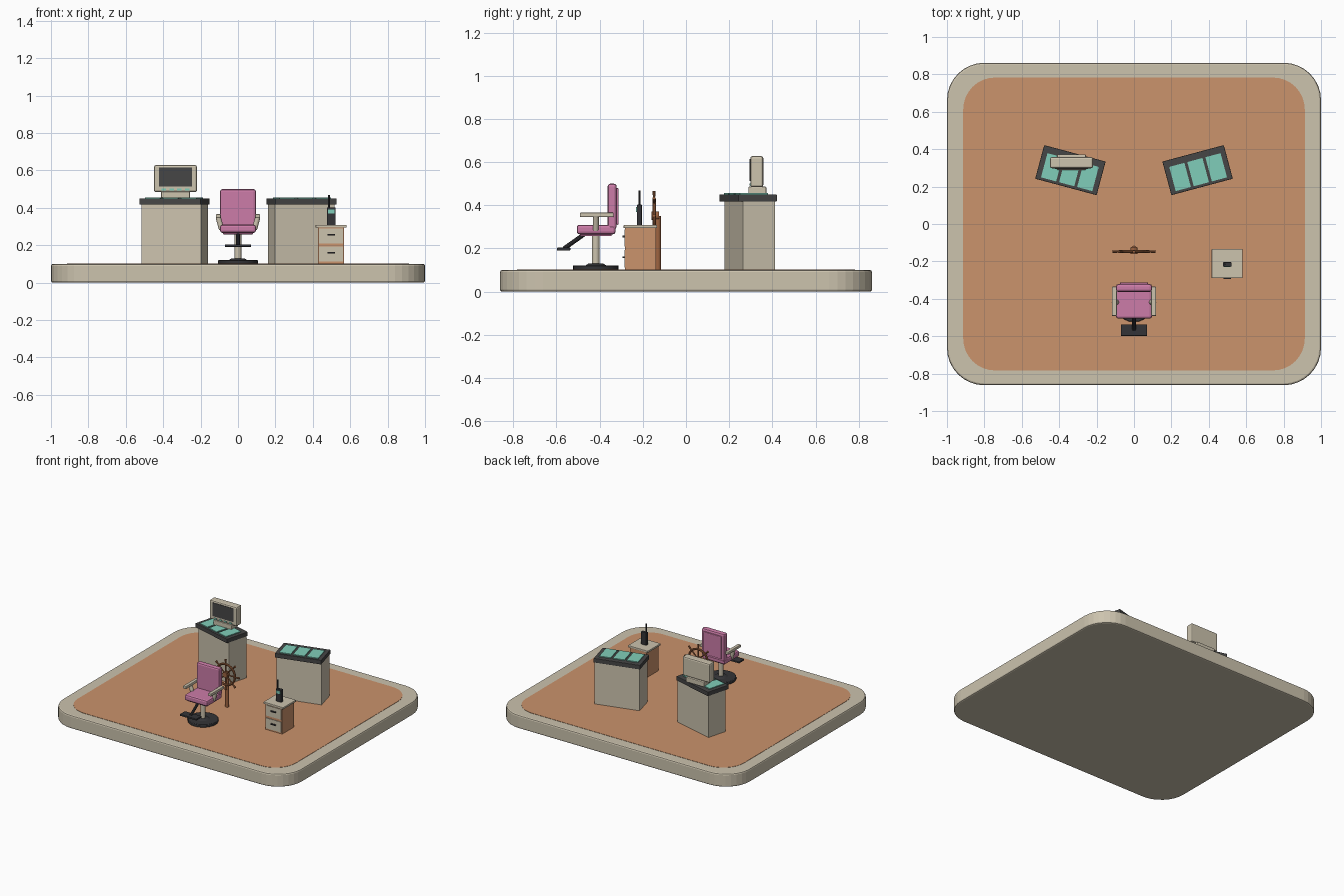
import bpy, bmesh, math
from mathutils import Matrix, Vector

if "Cube" in bpy.data.objects:
    bpy.data.objects.remove(bpy.data.objects["Cube"])


def mat(name, r, g, b):
    m = bpy.data.materials.new(name)
    lin = [((c / 255 + 0.055) / 1.055) ** 2.4 for c in (r, g, b)]
    m.diffuse_color = (*lin, 1)
    m.use_nodes = True
    m.node_tree.nodes["Principled BSDF"].inputs["Base Color"].default_value = m.diffuse_color
    return m


BEIGE = mat("beige", 204, 195, 174)
ORANGE = mat("orange_tan", 203, 147, 108)
CHARCOAL = mat("charcoal", 70, 70, 70)
BLACK = mat("soft_black", 52, 52, 55)
TEAL = mat("teal", 128, 206, 186)
PINK = mat("pink", 204, 124, 168)
BROWN = mat("brown", 158, 100, 64)


def finish(name, bm, m, bevel=0, smooth=False, segs=2):
    me = bpy.data.meshes.new(name)
    bmesh.ops.recalc_face_normals(bm, faces=bm.faces)
    bm.to_mesh(me)
    bm.free()
    me.materials.append(m)
    ob = bpy.data.objects.new(name, me)
    bpy.context.collection.objects.link(ob)
    if bevel:
        mod = ob.modifiers.new("bevel", 'BEVEL')
        mod.width, mod.segments, mod.limit_method = bevel, segs, 'ANGLE'
    if smooth:
        bpy.context.view_layer.objects.active = ob
        ob.select_set(True)
        bpy.ops.object.shade_smooth_by_angle(angle=math.radians(35))
        ob.select_set(False)
    return ob


def box(name, x, y, z, m, bevel=0, frame=None):
    """Box from (min, max) ranges, optionally placed by a frame matrix."""
    bm = bmesh.new()
    bmesh.ops.create_cube(bm, size=1)
    for v in bm.verts:
        v.co = Vector(r[0] + (c + 0.5) * (r[1] - r[0]) for c, r in zip(v.co, (x, y, z)))
    if frame:
        bm.transform(frame)
    return finish(name, bm, m, bevel)


def rod(name, a, b, r1, m, r2=None, n=16, bevel=0):
    """Cylinder or cone from point a to point b."""
    a, b = Vector(a), Vector(b)
    bm = bmesh.new()
    bmesh.ops.create_cone(bm, cap_ends=True, segments=n, radius1=r1,
                          radius2=r1 if r2 is None else r2, depth=(b - a).length)
    bm.transform(Matrix.Translation((a + b) / 2) @ (b - a).to_track_quat('Z', 'Y').to_matrix().to_4x4())
    return finish(name, bm, m, bevel, True)


def rounded_slab(name, hx, hy, r, z0, z1, m, bevel=0):
    bm = bmesh.new()
    vs = []
    for k, (sx, sy) in enumerate(((1, 1), (-1, 1), (-1, -1), (1, -1))):
        for i in range(9):
            t = math.radians(90 * k + 90 * i / 8)
            vs.append(bm.verts.new((sx * (hx - r) + r * math.cos(t), sy * (hy - r) + r * math.sin(t), z0)))
    f = bm.faces.new(vs)
    ext = bmesh.ops.extrude_face_region(bm, geom=[f])
    bmesh.ops.translate(bm, vec=(0, 0, z1 - z0), verts=[g for g in ext["geom"] if isinstance(g, bmesh.types.BMVert)])
    return finish(name, bm, m, bevel)


# Platform and floor
rounded_slab("platform", 1.0, 0.862, 0.2, 0, 0.1, BEIGE, 0.01)
rounded_slab("floor", 0.913, 0.783, 0.17, 0.095, 0.102, ORANGE)
Z = 0.1

# Two angled consoles with three glowing panels each
for side, s in (("left", -1), ("right", 1)):
    fr = Matrix.Translation((0.34 * s, 0.288, 0)) @ Matrix.Rotation(math.radians(15 * s), 4, 'Z')
    box(side + "_console_body", (-0.165, 0.165), (-0.07, 0.085), (Z, 0.42), BEIGE, 0.002, fr)
    box(side + "_console_top", (-0.17, 0.17), (-0.093, 0.093), (0.418, 0.45), CHARCOAL, 0.003, fr)
    for i in (-1, 0, 1):
        box(f"{side}_console_panel_{i + 2}", (0.1 * i - 0.042, 0.1 * i + 0.042), (-0.078, 0.056),
            (0.449, 0.456), TEAL, 0, fr)

# Monitor on the left console
MX = -0.334
box("monitor_base", (MX - 0.077, MX + 0.077), (0.289, 0.372), (0.45, 0.487), BEIGE, 0.005)
box("monitor_case", (MX - 0.115, MX + 0.115), (0.298, 0.358), (0.484, 0.628), BEIGE, 0.01)
box("monitor_screen", (MX - 0.088, MX + 0.088), (0.295, 0.3), (0.513, 0.615), CHARCOAL)
for i in range(4):
    x = MX - 0.063 + 0.042 * i
    box(f"monitor_button_{i + 1}", (x - 0.012, x + 0.012), (0.295, 0.3), (0.493, 0.502), TEAL)

# Chair
CY = -0.418
rod("chair_base", (0, CY, Z), (0, CY, 0.122), 0.106, BLACK, n=24, bevel=0.004)
rod("chair_base_cap", (0, CY, 0.12), (0, CY, 0.13), 0.05, BLACK, 0.035, n=24)
rod("chair_column", (0, CY, 0.12), (0, CY, 0.265), 0.018, BEIGE)
box("chair_seat_pan", (-0.08, 0.08), (-0.49, -0.345), (0.258, 0.27), PINK, 0.003)
box("chair_seat", (-0.096, 0.096), (-0.506, -0.326), (0.266, 0.31), PINK, 0.012)
box("chair_back", (-0.096, 0.096), (-0.363, -0.321), (0.29, 0.5), PINK, 0.012)
box("chair_back_panel", (-0.075, 0.075), (-0.325, -0.312), (0.31, 0.48), PINK, 0.005)
for side, s in (("left", -1), ("right", 1)):
    box(side + "_armrest", sorted((s * 0.092, s * 0.118)), (-0.492, -0.335), (0.345, 0.366), BEIGE, 0.005)
    rod(side + "_armrest_post", (s * 0.088, CY, 0.285), (s * 0.106, CY, 0.35), 0.014, BEIGE, n=12)
rod("footrest_strut", (0, -0.47, 0.267), (0, -0.565, 0.2), 0.01, BLACK, n=10)
box("footrest_plate", (-0.07, 0.07), (-0.598, -0.536), (0.191, 0.204), BLACK, 0.003)

# Steering wheel: post, rim, hub, spokes with handles
WY, WZ = -0.148, 0.352
rod("wheel_post", (0, -0.13, Z), (0, -0.13, 0.35), 0.014, BROWN)
rod("wheel_hub", (0, WY - 0.012, WZ), (0, -0.126, WZ), 0.02, BROWN)
bpy.ops.mesh.primitive_torus_add(major_radius=0.078, minor_radius=0.008, major_segments=32, minor_segments=8,
                                 location=(0, WY, WZ), rotation=(math.pi / 2, 0, 0))
rim = bpy.context.object
rim.name = "wheel_rim"
rim.data.materials.append(BROWN)
bpy.ops.object.shade_smooth_by_angle()
rim.select_set(False)
for i in range(8):
    t = i * math.pi / 4
    d = Vector((math.cos(t), 0, math.sin(t)))
    c = Vector((0, WY, WZ))
    rod(f"wheel_spoke_{i + 1}", c, c + d * 0.09, 0.005, BROWN, n=8)
    rod(f"wheel_handle_{i + 1}", c + d * 0.084, c + d * 0.115, 0.005, BROWN, 0.008, n=8)

# Drawer cabinet
KX = 0.498
box("cabinet_body", (KX - 0.07, KX + 0.07), (-0.282, -0.14), (Z, 0.296), ORANGE)
box("cabinet_top", (KX - 0.083, KX + 0.083), (-0.289, -0.134), (0.294, 0.309), BEIGE, 0.003)
for i, z in enumerate((0.113, 0.21)):
    box(f"drawer_front_{i + 1}", (KX - 0.064, KX + 0.064), (-0.286, -0.28), (z, z + 0.079), BEIGE)
    box(f"drawer_handle_{i + 1}", (KX - 0.02, KX + 0.02), (-0.295, -0.284), (z + 0.042, z + 0.05), BLACK)

# Hand radio on the cabinet
box("radio_body", (KX - 0.022, KX + 0.024), (-0.228, -0.204), (0.305, 0.403), BLACK, 0.004)
box("radio_screen", (KX - 0.016, KX + 0.018), (-0.231, -0.227), (0.37, 0.392), TEAL)
rod("radio_antenna", (KX - 0.012, -0.216, 0.4), (KX - 0.012, -0.216, 0.468), 0.005, BLACK, n=8)
